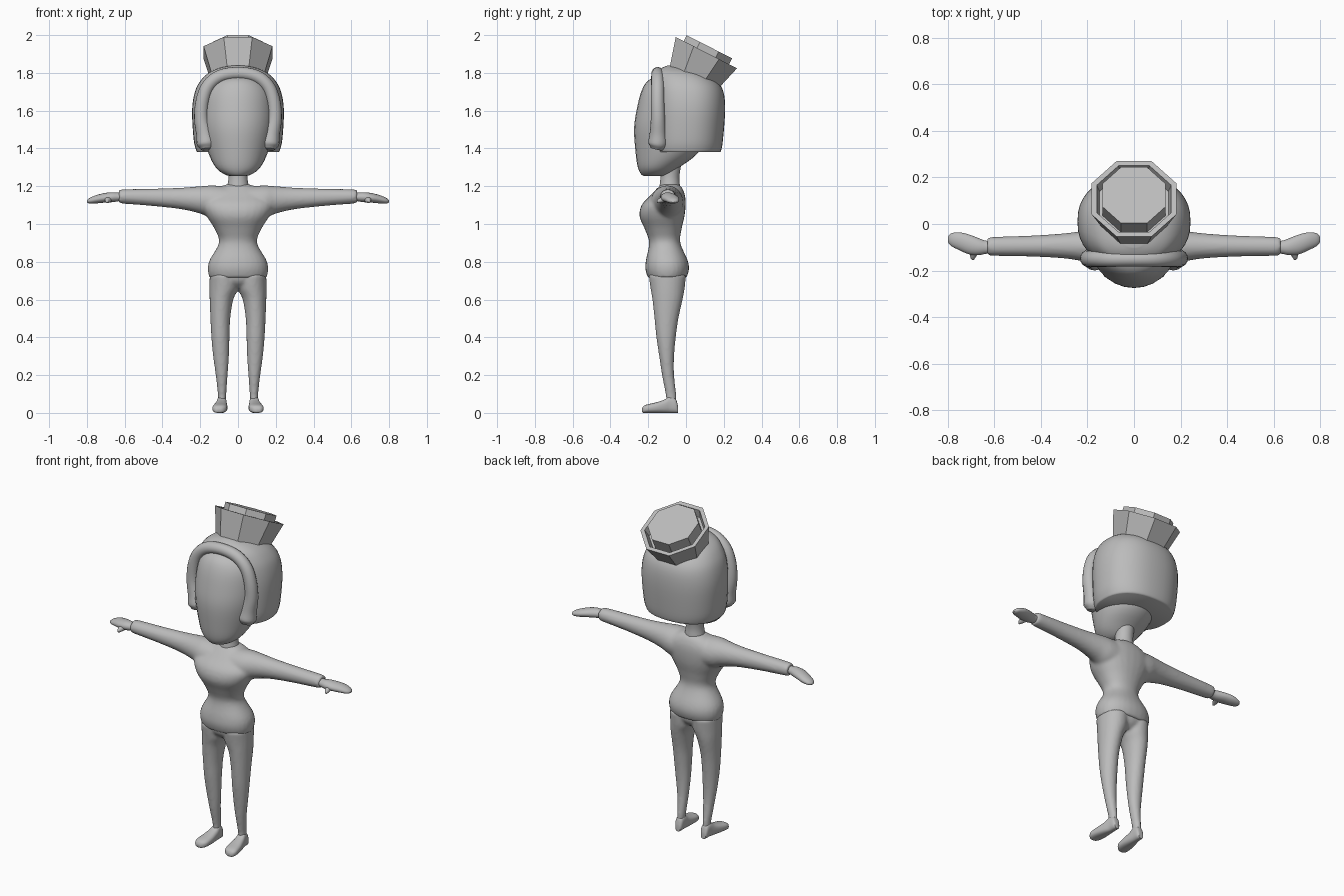
import bpy, bmesh, math
from mathutils import Vector, Matrix

if "Cube" in bpy.data.objects:
    bpy.data.objects.remove(bpy.data.objects["Cube"])

grey = bpy.data.materials.new("plain grey")
grey.diffuse_color = (0.5, 0.5, 0.5, 1)
grey.use_nodes = True
grey.node_tree.nodes["Principled BSDF"].inputs["Base Color"].default_value = grey.diffuse_color


def spline(rows, steps):
    """Catmull-Rom interpolation of rows of numbers."""
    out = []
    for i in range(len(rows) - 1):
        p = [rows[max(i - 1, 0)], rows[i], rows[i + 1], rows[min(i + 2, len(rows) - 1)]]
        for s in range(steps):
            t = s / steps
            out.append([b + 0.5 * t * (c - a + t * (2*a - 5*b + 4*c - d + t * (3*(b - c) + d - a)))
                        for a, b, c, d in zip(*p)])
    return out + [list(rows[-1])]


def loft(bm, axis, rows, side=1, n=2.0, count=28, steps=4):
    """Rounded rings along an axis; a row is (position, min a, max a, min b, max b)."""
    rings = []
    for p, a0, a1, b0, b1 in spline(rows, steps):
        ring = []
        for k in range(count):
            t = 2 * math.pi * k / count
            c, s = math.cos(t), math.sin(t)
            a = (a0 + a1) / 2 + (a1 - a0) / 2 * math.copysign(abs(c) ** (2 / n), c)
            b = (b0 + b1) / 2 + (b1 - b0) / 2 * math.copysign(abs(s) ** (2 / n), s)
            co = {"x": (p, a, b), "y": (a, p, b), "z": (a, b, p)}[axis]
            ring.append(bm.verts.new((co[0] * side, co[1], co[2])))
        rings.append(ring)
    for r, q in zip(rings, rings[1:]):
        for k in range(count):
            j = (k + 1) % count
            bm.faces.new((r[k], r[j], q[j], q[k]))
    bm.faces.new(rings[0])
    bm.faces.new(rings[-1])


def finish(name, bm, angle=40, blend=0):
    bmesh.ops.recalc_face_normals(bm, faces=bm.faces)
    me = bpy.data.meshes.new(name)
    bm.to_mesh(me)
    bm.free()
    ob = bpy.data.objects.new(name, me)
    bpy.context.collection.objects.link(ob)
    me.materials.append(grey)
    bpy.ops.object.select_all(action='DESELECT')
    ob.select_set(True)
    bpy.context.view_layer.objects.active = ob
    if blend:  # fuse overlapping pieces into one soft skin
        rm = ob.modifiers.new("fuse", 'REMESH')
        rm.mode, rm.voxel_size, rm.use_smooth_shade = 'VOXEL', 0.009, True
        sm = ob.modifiers.new("soften", 'SMOOTH')
        sm.factor, sm.iterations = 0.5, blend
    elif angle:
        bpy.ops.object.shade_smooth_by_angle(angle=math.radians(angle))
    return ob


def sym(rows):
    """Rows (z, half width, front y, back y) to symmetric loft rows."""
    return [(z, -w, w, f, b) for z, w, f, b in rows]


# Shirt: torso with both sleeves
bm = bmesh.new()
loft(bm, "z", sym([(.715, .152, -.202, .003), (.76, .16, -.215, .016), (.81, .15, -.212, .008),
                   (.9, .101, -.195, -.03), (.97, .122, -.217, -.024), (1.04, .165, -.246, -.008),
                   (1.1, .19, -.235, -.002), (1.15, .17, -.19, -.005), (1.19, .11, -.152, -.02),
                   (1.21, .06, -.13, -.04)]), n=2.2)
sleeve = [(.05, -.19, -.01, 1.02, 1.2), (.14, -.185, -.015, 1.03, 1.204), (.2, -.165, -.026, 1.055, 1.2),
          (.3, -.148, -.04, 1.078, 1.192), (.45, -.14, -.05, 1.095, 1.187),
          (.6, -.137, -.055, 1.107, 1.184), (.63, -.133, -.058, 1.11, 1.18)]
for side in (-1, 1):
    loft(bm, "x", sleeve, side)
finish("shirt", bm, blend=5)

# Trousers: pelvis and both legs
bm = bmesh.new()
loft(bm, "z", sym([(.66, .07, -.15, -.04), (.69, .125, -.185, -.012), (.73, .148, -.198, -.003),
                   (.78, .14, -.2, 0)]))
leg = [(.05, .065, .105, -.105, -.052), (.1, .062, .107, -.108, -.052), (.2, .055, .118, -.127, -.063),
       (.3, .048, .132, -.142, -.063), (.4, .045, .141, -.157, -.054), (.5, .041, .146, -.167, -.04),
       (.6, .025, .15, -.178, -.018), (.66, -.002, .151, -.188, -.007), (.73, -.004, .15, -.198, 0)]
for side in (-1, 1):
    loft(bm, "z", leg, side)
finish("trousers", bm, blend=3)

# Feet
foot = [(-.042, .07, .1, 0, .035), (-.055, .062, .108, 0, .075), (-.085, .06, .112, 0, .088),
        (-.115, .058, .12, 0, .07), (-.16, .056, .131, 0, .055), (-.205, .06, .136, 0, .045),
        (-.225, .074, .128, 0, .036), (-.233, .09, .115, .005, .022)]
for side, label in ((-1, "left"), (1, "right")):
    bm = bmesh.new()
    loft(bm, "y", foot, side, n=2.6)
    finish(label + "_foot", bm, 50)

# Hands: mitten palm plus thumb
palm = [(.6, -.125, -.07, 1.125, 1.167), (.635, -.128, -.072, 1.12, 1.166), (.67, -.134, -.06, 1.115, 1.168),
        (.71, -.13, -.045, 1.113, 1.163), (.75, -.113, -.036, 1.109, 1.153), (.785, -.095, -.04, 1.108, 1.138),
        (.8, -.078, -.055, 1.114, 1.126)]
thumb = [(-.1, .655, .7, 1.118, 1.15), (-.13, .672, .705, 1.112, 1.143), (-.147, .683, .702, 1.11, 1.132),
         (-.154, .688, .697, 1.114, 1.125)]
for side, label in ((-1, "left"), (1, "right")):
    bm = bmesh.new()
    loft(bm, "x", palm, side, count=20)
    loft(bm, "y", thumb, side, count=12)
    finish(label + "_hand", bm, 50)

# Neck
bm = bmesh.new()
loft(bm, "z", sym([(1.15, .066, -.145, -.03), (1.2, .057, -.14, -.032), (1.25, .05, -.135, -.035),
                   (1.32, .055, -.135, -.025)]))
finish("neck", bm)

# Head
bm = bmesh.new()
loft(bm, "z", sym([(1.253, .03, -.215, -.13), (1.262, .07, -.236, -.09), (1.3, .118, -.255, -.035),
                   (1.38, .158, -.267, .065), (1.5, .185, -.275, .1), (1.6, .188, -.262, .1),
                   (1.7, .172, -.237, .08), (1.76, .125, -.2, .05), (1.79, .05, -.13, 0)]))
finish("head", bm, 60)

# Hair cap
bm = bmesh.new()
loft(bm, "z", sym([(1.38, .215, -.175, .178), (1.392, .222, -.182, .187), (1.45, .235, -.185, .196),
                   (1.6, .243, -.186, .207), (1.7, .228, -.184, .198), (1.76, .197, -.175, .162),
                   (1.8, .155, -.16, .1), (1.825, .1, -.13, .03), (1.838, .04, -.1, -.04)]),
     n=2.3, count=40)
finish("hair", bm, 50)

# Rolled hair edge that frames the face
half = [(.166, -.156, 1.395, .03), (.168, -.15, 1.425, .05), (.178, -.148, 1.48, .044),
        (.194, -.148, 1.56, .038), (.188, -.15, 1.65, .036), (.158, -.15, 1.73, .035),
        (.095, -.15, 1.782, .034)]
path = half + [(0, -.15, 1.798, .033)] + [(-x, y, z, r) for x, y, z, r in reversed(half)]
bm = bmesh.new()
pts = spline(path, 4)
prev = None
for i, (x, y, z, r) in enumerate(pts):
    a, b = pts[max(i - 1, 0)], pts[min(i + 1, len(pts) - 1)]
    tangent = (Vector(b[:3]) - Vector(a[:3])).normalized()
    u = tangent.cross(Vector((0, 1, 0))).normalized()
    v = tangent.cross(u)
    ring = [bm.verts.new(Vector((x, y, z)) + r * (math.cos(t) * u + math.sin(t) * v))
            for t in (k * math.pi / 8 for k in range(16))]
    if prev:
        for k in range(16):
            j = (k + 1) % 16
            bm.faces.new((prev[k], prev[j], ring[j], ring[k]))
    if i in (0, len(pts) - 1):
        bm.faces.new(ring)
    prev = ring
finish("hair_fringe", bm, 50)

# Hat: tilted eight-sided cup with a rim groove and a raised crown (radius to flats, height)
bm = bmesh.new()
prev = None
for flat, h in [(.14, -.15), (.182, 0), (.16, 0), (.148, -.05), (.135, -.05), (.135, .035)]:
    r = flat / math.cos(math.pi / 8)
    ring = [bm.verts.new((r * math.cos(t), r * math.sin(t), h))
            for t in ((k + .5) * math.pi / 4 for k in range(8))]
    if prev:
        for k in range(8):
            j = (k + 1) % 8
            bm.faces.new((prev[k], prev[j], ring[j], ring[k]))
    else:
        bm.faces.new(ring)
    prev = ring
bm.faces.new(prev)
bm.transform(Matrix.Translation((0, .108, 1.907)) @ Matrix.Rotation(math.radians(-27), 4, 'X'))
finish("hat", bm, 0)
